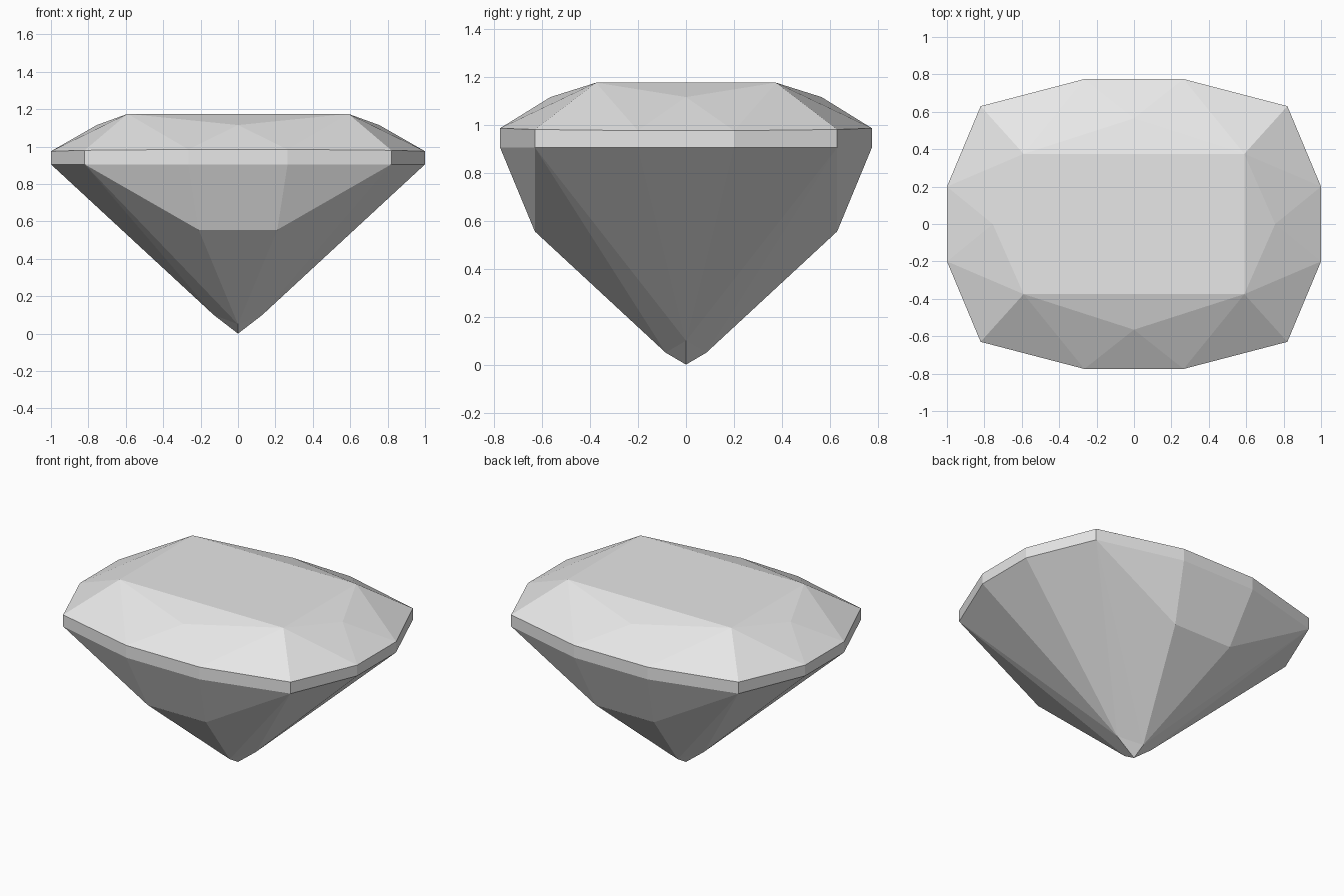
import bpy
import bmesh
from mathutils import Vector

cube = bpy.data.objects.get("Cube")
if cube:
    bpy.data.objects.remove(cube, do_unlink=True)

# One material for the whole stone
grey = bpy.data.materials.new("pale_grey")
grey.use_nodes = True
colour = (0.8, 0.8, 0.8, 1)
grey.diffuse_color = colour
grey.node_tree.nodes["Principled BSDF"].inputs["Base Color"].default_value = colour

# Facet corners of one quarter of the stone
corners = {
    "table_corner": (0.59, 0.375, 1.175),
    "crown_end": (0.755, 0, 1.115),
    "crown_side": (0, 0.565, 1.115),
    "rim_end": (1, 0.2, 0.975),
    "rim_corner": (0.82, 0.63, 0.98),
    "rim_side": (0.265, 0.775, 0.985),
    "belly": (0.21, 0.63, 0.555),
    "tip_side": (0, 0.085, 0.05),
    "tip_end": (0.13, 0, 0.1),
    "tip": (0, 0, 0),
}
# Lower edge of the girdle, straight under the rim
for part in ("end", "corner", "side"):
    x, y, z = corners["rim_" + part]
    corners["base_" + part] = (x, y, 0.905)


def middle(name, axis):
    """Add the foot of a corner on a mirror plane."""
    point = list(corners[name])
    point[axis] = 0
    corners[name + "_mid"] = tuple(point)


for name, axis in (("rim_end", 1), ("base_end", 1), ("rim_side", 0),
                   ("base_side", 0), ("belly", 0)):
    middle(name, axis)
tx, ty, tz = corners["table_corner"]
corners.update(table_end=(tx, 0, tz), table_side=(0, ty, tz), table_mid=(0, 0, tz))

facets = [
    # Table and crown
    "table_mid table_end table_corner table_side",
    "table_side table_corner crown_side",
    "table_end table_corner crown_end",
    "table_corner crown_side rim_side",
    "crown_side rim_side rim_side_mid",
    "table_corner rim_side rim_corner",
    "table_corner rim_corner rim_end",
    "table_corner rim_end crown_end",
    "crown_end rim_end rim_end_mid",
    # Pavilion
    "base_side_mid base_side belly belly_mid",
    "base_side base_corner belly",
    "base_corner belly tip_side",
    "base_corner tip_side tip_end",
    "base_corner base_end tip_end",
    "base_end base_end_mid tip_end",
    "belly belly_mid tip_side",
    "tip_side tip_end tip",
]
# Girdle band
ring = ["end_mid", "end", "corner", "side", "side_mid"]
for a, b in zip(ring, ring[1:]):
    facets.append(f"rim_{a} rim_{b} base_{b} base_{a}")

bm = bmesh.new()
verts = {name: bm.verts.new(co) for name, co in corners.items()}
inside = Vector((0, 0, 0.7))
for facet in facets:
    face = bm.faces.new([verts[n] for n in facet.split()])
    face.normal_update()
    if face.normal.dot(face.calc_center_median() - inside) < 0:
        face.normal_flip()

mesh = bpy.data.meshes.new("gemstone")
bm.to_mesh(mesh)
bm.free()
mesh.materials.append(grey)
gem = bpy.data.objects.new("gemstone", mesh)
bpy.context.collection.objects.link(gem)

# Mirror the quarter into the full stone
mirror = gem.modifiers.new("mirror", "MIRROR")
mirror.use_axis = (True, True, False)
mirror.use_clip = True
mirror.merge_threshold = 0.001
